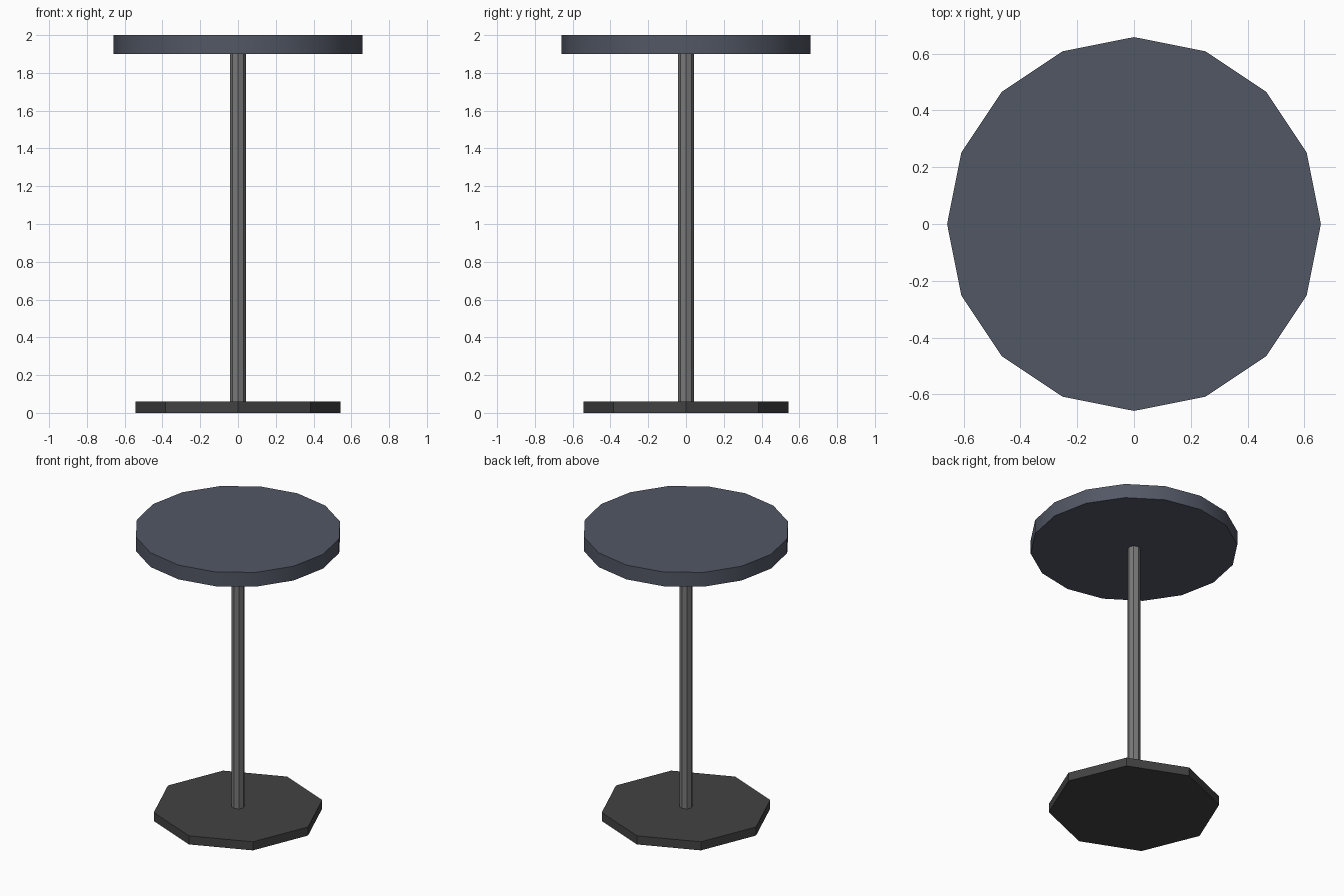
import bpy

if "Cube" in bpy.data.objects:
    bpy.data.objects.remove(bpy.data.objects["Cube"])


def material(name, rgb):
    m = bpy.data.materials.new(name)
    m.diffuse_color = (*rgb, 1.0)
    m.use_nodes = True
    m.node_tree.nodes["Principled BSDF"].inputs["Base Color"].default_value = m.diffuse_color
    return m


def disc(name, sides, radius, z0, z1, mat, smooth=False):
    """Upright prism with a corner on the x axis."""
    bpy.ops.mesh.primitive_cylinder_add(
        vertices=sides, radius=radius, depth=z1 - z0,
        location=(0, 0, (z0 + z1) / 2))
    ob = bpy.context.object
    ob.name = name
    ob.data.materials.append(mat)
    if smooth:
        bpy.ops.object.shade_smooth_by_angle(angle=0.5236)
    return ob


slate = material("slate blue", (0.085, 0.097, 0.130))
steel = material("grey metal", (0.19, 0.19, 0.19))
dark = material("dark grey", (0.055, 0.055, 0.055))

# Floor plate, pole and round top
disc("base_plate", 8, 0.543, 0.0, 0.06, dark)
disc("pole", 8, 0.042, 0.06, 1.90, steel)
disc("table_top", 16, 0.658, 1.90, 2.0, slate, smooth=True)
